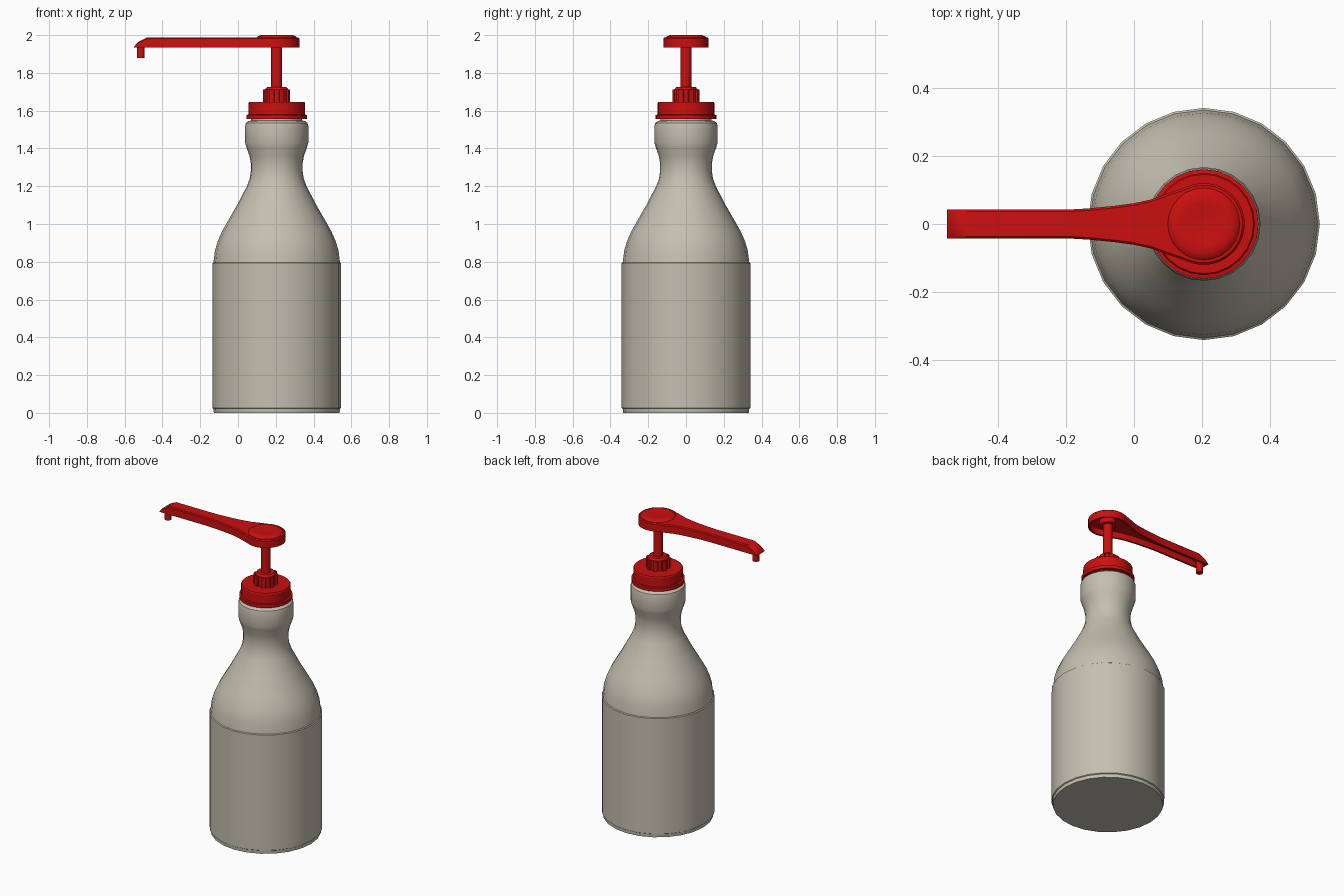
import bpy, bmesh, math

cube = bpy.data.objects.get("Cube")
if cube:
    bpy.data.objects.remove(cube, do_unlink=True)

AXIS = 0.205  # x of the bottle's centre line


def material(name, rgb):
    m = bpy.data.materials.new(name)
    m.use_nodes = True
    m.diffuse_color = (*rgb, 1)
    m.node_tree.nodes["Principled BSDF"].inputs["Base Color"].default_value = (*rgb, 1)
    return m


cream = material("warm grey plastic", (0.55, 0.52, 0.43))
red = material("red plastic", (0.6, 0.005, 0.005))


def finish(name, bm, mat, angle=32):
    bmesh.ops.remove_doubles(bm, verts=bm.verts, dist=0.0002)
    bmesh.ops.recalc_face_normals(bm, faces=bm.faces)
    mesh = bpy.data.meshes.new(name)
    bm.to_mesh(mesh)
    bm.free()
    mesh.materials.append(mat)
    for p in mesh.polygons:
        p.use_smooth = True
    mesh.set_sharp_from_angle(angle=math.radians(angle))
    ob = bpy.data.objects.new(name, mesh)
    bpy.context.collection.objects.link(ob)
    return ob


def lathe(name, profile, mat, sides=24, x=AXIS):
    """Spin (radius, height) points around a vertical axis at x."""
    bm = bmesh.new()
    vs = [bm.verts.new((x + r, 0, z)) for r, z in profile]
    es = [bm.edges.new(pair) for pair in zip(vs, vs[1:])]
    bmesh.ops.spin(bm, geom=vs + es, cent=(x, 0, 0), axis=(0, 0, 1),
                   angle=math.tau, steps=sides, use_duplicate=False)
    return finish(name, bm, mat)


def rod(name, r, z0, z1, mat, sides=16, x=AXIS):
    return lathe(name, [(0, z0), (r, z0), (r, z1), (0, z1)], mat, sides, x)


# Bottle: straight body, small step, sloped shoulder, waist and neck
lathe("bottle", [
    (0, 0), (0.333, 0), (0.335, 0.022), (0.341, 0.026), (0.341, 0.793),
    (0.335, 0.797), (0.327, 0.86), (0.312, 0.91), (0.29, 0.96), (0.262, 1.01),
    (0.21, 1.10), (0.158, 1.20), (0.143, 1.24), (0.137, 1.28), (0.137, 1.32),
    (0.144, 1.36), (0.16, 1.405), (0.167, 1.43), (0.167, 1.52), (0.163, 1.535),
    (0.15, 1.545), (0.135, 1.548), (0.135, 1.57), (0, 1.57)], cream)

# Screw cap with a bottom flange
lathe("cap", [(0, 1.555), (0.161, 1.555), (0.161, 1.577), (0.15, 1.579),
              (0.15, 1.64), (0.146, 1.646), (0, 1.646)], red)

# Pump collar with grip ribs
lathe("pump_collar", [(0, 1.64), (0.062, 1.64), (0.062, 1.712),
                      (0.052, 1.725), (0, 1.725)], red)
bm = bmesh.new()
for i in range(8):
    a = math.tau * (i + 0.5) / 8
    new = bmesh.ops.create_cube(bm, size=1)["verts"]
    for v in new:
        r, t = 0.061 + v.co.x * 0.022, v.co.y * 0.026
        v.co = (AXIS + r * math.cos(a) - t * math.sin(a),
                r * math.sin(a) + t * math.cos(a), 1.676 + v.co.z * 0.07)
finish("collar_ribs", bm, red)

# Plunger stem and its socket under the handle
rod("stem", 0.029, 1.72, 1.975, red)
lathe("stem_socket", [(0.029, 1.942), (0.05, 1.942), (0.05, 1.977)], red)


# Handle: a strip outline, thickened and hollowed from below
def top_height(x):
    for x0, z0, x1, z1 in ((-0.55, 1.94, -0.525, 1.966), (-0.525, 1.966, -0.48, 1.988)):
        if x <= x1:
            return z0 + (z1 - z0) * max(0, x - x0) / (x1 - x0)
    return 1.988


HEAD = 0.12
outline = [(-0.55, 0.042), (-0.525, 0.042), (-0.48, 0.042), (-0.2, 0.042),
           (-0.13, 0.046), (-0.06, 0.053), (0, 0.061), (0.05, 0.072), (0.1, 0.09)]
outline += [(AXIS - HEAD * math.cos(a), HEAD * math.sin(a))
            for a in (math.radians(d) for d in range(65, 180, 10))]

bm = bmesh.new()
pairs = [[bm.verts.new((x, s * w, 1.935)) for s in (1, -1)] for x, w in outline]
tip = bm.verts.new((AXIS + HEAD, 0, 1.935))
bottom = [bm.faces.new((a[0], a[1], b[1], b[0])) for a, b in zip(pairs, pairs[1:])]
bottom.append(bm.faces.new((pairs[-1][0], pairs[-1][1], tip)))
ext = bmesh.ops.extrude_face_region(bm, geom=bottom, use_keep_orig=True)["geom"]
top = [g for g in ext if isinstance(g, bmesh.types.BMFace)]
for v in {v for f in top for v in f.verts}:
    v.co.z = max(1.938, top_height(v.co.x) - 0.006)
bmesh.ops.recalc_face_normals(bm, faces=bm.faces)
bmesh.ops.inset_region(bm, faces=top, thickness=0.006, use_even_offset=True)
for v in {v for f in top for v in f.verts}:
    v.co.z = top_height(v.co.x)
bmesh.ops.inset_region(bm, faces=bottom, thickness=0.012, use_even_offset=True)
hollow = bmesh.ops.extrude_face_region(bm, geom=bottom)["geom"]
for v in (g for g in hollow if isinstance(g, bmesh.types.BMVert)):
    v.co.z = max(1.936, top_height(v.co.x) - 0.012)
bmesh.ops.delete(bm, geom=[f for f in bottom if f.is_valid], context="FACES")
finish("handle", bm, red)

# Shallow dished thumb pad on top of the handle
lathe("thumb_pad", [(0.108, 1.986), (0.1, 1.994), (0.085, 2.0), (0.065, 2.0),
                    (0.04, 1.996), (0, 1.994)], red)

# Spout at the far end of the handle
rod("spout", 0.021, 1.88, 1.955, red, 12, -0.515)
